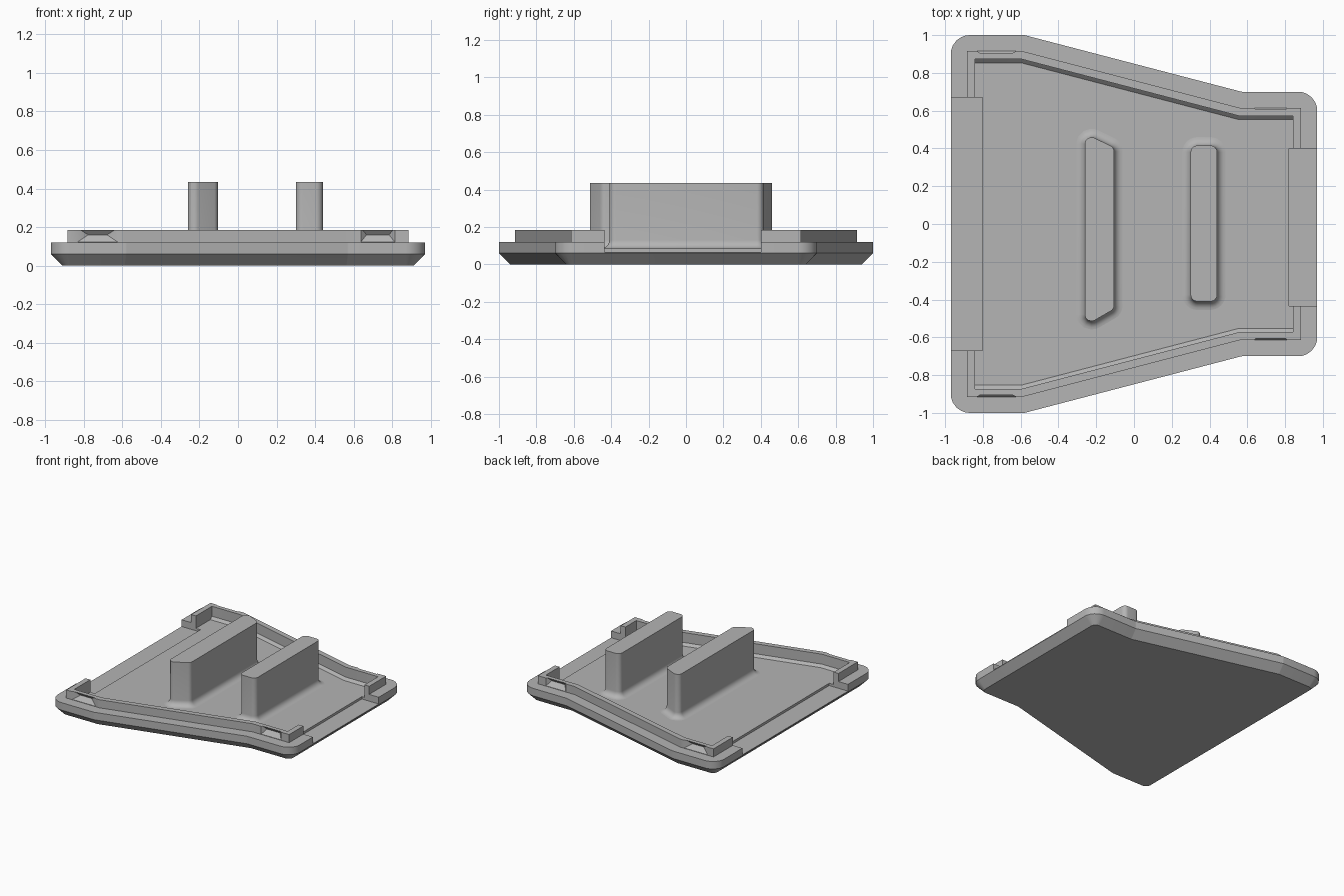
import bpy, bmesh, math
from mathutils import Vector

if "Cube" in bpy.data.objects:
    bpy.data.objects.remove(bpy.data.objects["Cube"])

grey = bpy.data.materials.new("mid grey")
grey.diffuse_color = (0.46, 0.46, 0.46, 1)
grey.use_nodes = True
grey.node_tree.nodes["Principled BSDF"].inputs["Base Color"].default_value = grey.diffuse_color


def offset(pts, d):
    """Offset a counter-clockwise polygon outward by d."""
    out = []
    for i, p in enumerate(pts):
        a, b = pts[i - 1], pts[(i + 1) % len(pts)]
        e1, e2 = (p - a).normalized(), (b - p).normalized()
        n1, n2 = Vector((e1.y, -e1.x)), Vector((e2.y, -e2.x))
        out.append(p + (n1 + n2) * d / (1 + n1.dot(n2)))
    return out


def rounded(pts, radii, z, n=6):
    """Round each polygon corner with an arc; radius 0 stays sharp."""
    ring = []
    for i, p in enumerate(pts):
        u = (pts[i - 1] - p).normalized()
        v = (pts[(i + 1) % len(pts)] - p).normalized()
        h, r = u.angle(v) / 2, radii[i]
        c = p + (u + v).normalized() * r / math.sin(h)
        s, e = p + u * r / math.tan(h) - c, p + v * r / math.tan(h) - c
        for k in range(n + 1):
            q = p
            if r > 0:
                q = c + s.lerp(e, k / n).normalized() * r
                if k in (0, n):
                    q = c + (s if k == 0 else e)
            ring.append((q.x, q.y, z))
    return ring


def finish(name, bm):
    bmesh.ops.recalc_face_normals(bm, faces=bm.faces)
    me = bpy.data.meshes.new(name)
    bm.to_mesh(me)
    bm.free()
    ob = bpy.data.objects.new(name, me)
    me.materials.append(grey)
    bpy.context.collection.objects.link(ob)
    return ob


def loft(name, rings):
    bm = bmesh.new()
    vs = [[bm.verts.new(p) for p in r] for r in rings]
    m = len(vs[0])
    for a, b in zip(vs, vs[1:]):
        for i in range(m):
            j = (i + 1) % m
            bm.faces.new((a[i], a[j], b[j], b[i]))
    bm.faces.new(vs[0])
    bm.faces.new(vs[-1])
    bmesh.ops.remove_doubles(bm, verts=bm.verts, dist=1e-5)
    return finish(name, bm)


def hull(name, pts):
    bm = bmesh.new()
    for p in pts:
        bm.verts.new(p)
    r = bmesh.ops.convex_hull(bm, input=bm.verts)
    bmesh.ops.dissolve_limit(bm, angle_limit=0.01, verts=bm.verts, edges=bm.edges)
    return finish(name, bm)


def cut(ob, cutter):
    mod = ob.modifiers.new("cut", 'BOOLEAN')
    mod.operation, mod.solver, mod.object = 'DIFFERENCE', 'EXACT', cutter
    bpy.context.view_layer.objects.active = ob
    bpy.ops.object.modifier_apply(modifier=mod.name)
    bpy.data.objects.remove(cutter)


def smooth(ob):
    bpy.ops.object.select_all(action='DESELECT')
    ob.select_set(True)
    bpy.context.view_layer.objects.active = ob
    bpy.ops.object.shade_smooth_by_angle(angle=math.radians(30))


# Cover plate with chamfered underside, raised lip and sunken floor
half = [(-0.97, 1.0), (-0.58, 1.0), (0.57, 0.7), (0.97, 0.7)]
outline = [Vector((x, -y)) for x, y in half] + [Vector(p) for p in reversed(half)]
mask = [1, 0.3, 0.3, 1, 1, 0.3, 0.3, 1]
radii = lambda r: [r * k for k in mask]
lip, inner = offset(outline, -0.085), offset(outline, -0.127)
floor = [Vector((p.x, p.y - math.copysign(0.02, p.y))) for p in inner]
plate = loft("cover_plate", [
    rounded(offset(outline, -0.06), radii(0.04), 0),
    rounded(outline, radii(0.1), 0.06),
    rounded(outline, radii(0.1), 0.12),
    rounded(lip, radii(0), 0.12),
    rounded(lip, radii(0), 0.185),
    rounded(inner, radii(0), 0.185),
    rounded(inner, radii(0), 0.105),
    rounded(floor, radii(0), 0.085)])

# Wide openings through the lip at both ends
for x0, x1, y0, y1 in ((-1.1, -0.803, -0.67, 0.67), (0.82, 1.1, -0.435, 0.40)):
    cut(plate, hull("end_cutter", [(x, y, z) for x in (x0, x1)
                                   for y in (y0, y1) for z in (0.066, 0.3)]))

# Wedge-shaped snap recesses in the outer sides of the lip
for cx, w, taper, y in ((-0.728, 0.104, 0.055, 0.915), (0.725, 0.088, 0.03, 0.615)):
    for s in (-1, 1):
        pts = [(cx + k * w, s * yy, z) for k in (-1, 1)
               for yy in (y, y + 0.05) for z in (0.123, 0.195)]
        pts += [(cx + k * (w - taper), s * (y - 0.03), 0.16) for k in (-1, 1)]
        cut(plate, hull("snap_cutter", pts))
smooth(plate)

# Two upright ribs with filleted bases
ribs = {
    "slanted_rib": [(-0.26, -0.54), (-0.105, -0.45), (-0.105, 0.405), (-0.26, 0.48)],
    "straight_rib": [(0.30, -0.41), (0.44, -0.41), (0.44, 0.415), (0.30, 0.415)]}
for name, pts in ribs.items():
    pts = [Vector(p) for p in pts]
    rings, f = [], 0.045
    for k in range(7):
        a = k / 6 * math.pi / 2
        o = f * (1 - math.sin(a))
        rings.append(rounded(offset(pts, o), [0.035 + o] * 4, 0.085 + f * (1 - math.cos(a))))
    rings.append(rounded(pts, [0.035] * 4, 0.435))
    smooth(loft(name, rings))
